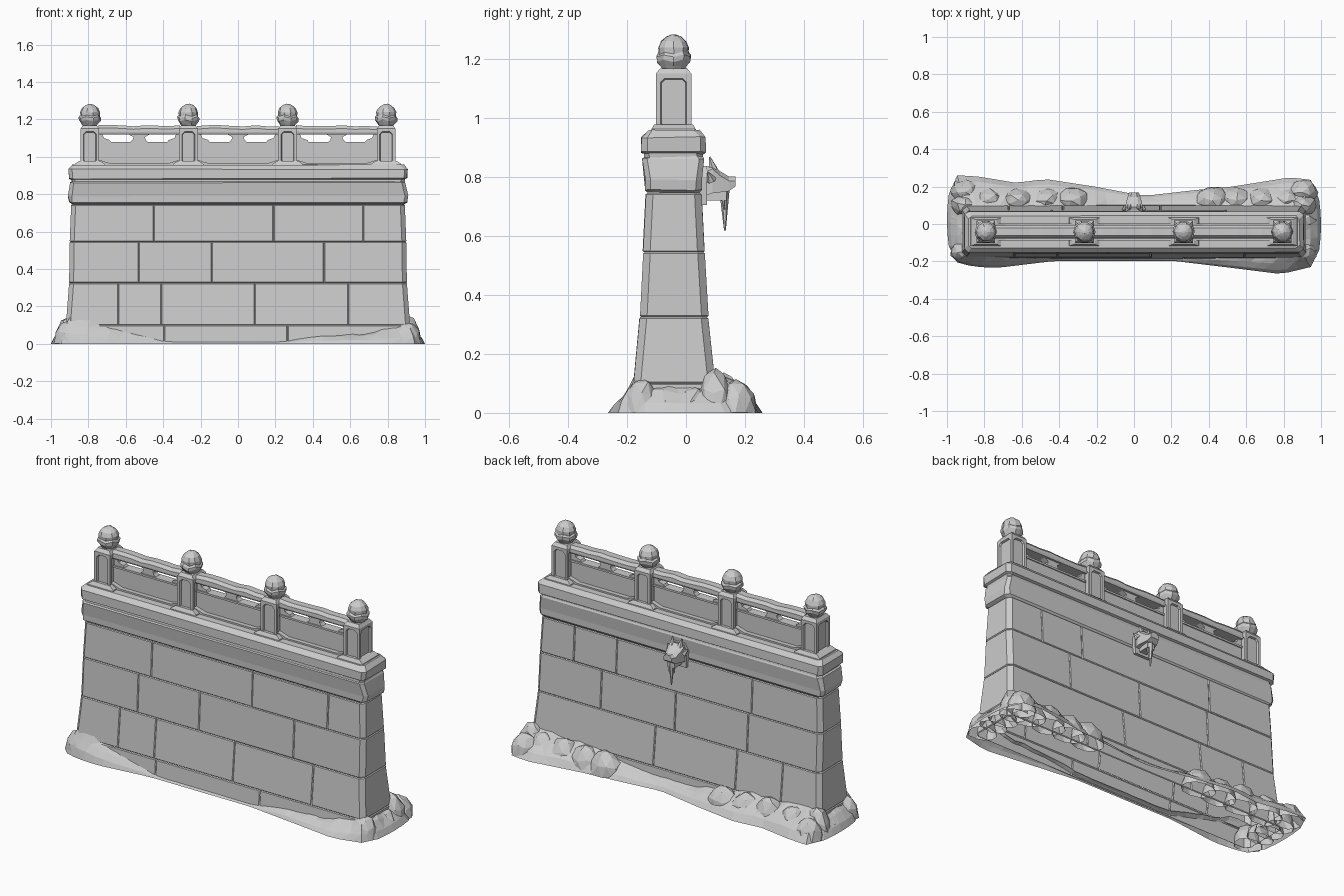
import bpy, bmesh, math, random
from mathutils import Vector, Matrix

random.seed(4)
if "Cube" in bpy.data.objects:
    bpy.data.objects.remove(bpy.data.objects["Cube"])

stone = bpy.data.materials.new("grey_stone")
stone.use_nodes = True
GREY = (0.6, 0.6, 0.6, 1)
stone.diffuse_color = GREY
stone.node_tree.nodes["Principled BSDF"].inputs["Base Color"].default_value = GREY
MID = -0.042  # depth of the wall's centre plane


def finish(bm, name, fix=True):
    if fix:
        bmesh.ops.recalc_face_normals(bm, faces=bm.faces[:])
    mesh = bpy.data.meshes.new(name)
    bm.to_mesh(mesh)
    bm.free()
    mesh.materials.append(stone)
    ob = bpy.data.objects.new(name, mesh)
    bpy.context.collection.objects.link(ob)


def jitter(verts, amount):
    for v in verts:
        v.co += Vector([random.uniform(-amount, amount) for _ in range(3)])


def loft(bm, rings, cap=True):
    rows = [[bm.verts.new(p) for p in ring] for ring in rings]
    n = len(rows[0])
    for a, b in zip(rows, rows[1:]):
        for i in range(n):
            bm.faces.new((a[i], a[(i + 1) % n], b[(i + 1) % n], b[i]))
    if cap:
        bm.faces.new(rows[0][::-1])
        bm.faces.new(rows[-1])
    return [v for r in rows for v in r]


def box(bm, x0, x1, y0, y1, z0, z1):
    loft(bm, [[(x0, y0, z), (x1, y0, z), (x1, y1, z), (x0, y1, z)] for z in (z0, z1)])


def prism(bm, outline, y0, y1):
    """Extrude an x-z outline along y."""
    loft(bm, [[(x, y, z) for x, z in outline] for y in (y0, y1)])


def chamfered(z, hx, y0, y1, c):
    """Rectangle ring with cut corners."""
    return [(-hx + c, y0, z), (hx - c, y0, z), (hx, y0 + c, z), (hx, y1 - c, z),
            (hx - c, y1, z), (-hx + c, y1, z), (-hx, y1 - c, z), (-hx, y0 + c, z)]


def lookup(table, x):
    """Linear interpolation in a sorted list of pairs."""
    for (a, va), (b, vb) in zip(table, table[1:]):
        if x <= b:
            return va + (vb - va) * max(0, (x - a) / (b - a))
    return table[-1][1]


# Block courses: height, half length, front depth, back depth
levels = [(0, .925, -.186, .106), (.1, .92, -.178, .1), (.325, .903, -.157, .076),
          (.545, .9, -.146, .063), (.745, .892, -.136, .053)]
front_joints = [(-.395, .265), (-.64, -.41, .09, .59), (-.53, -.14, .46), (-.45, .19, .67)]
back_joints = [(-.3, .4), (-.67, -.38, .14), (-.44, .02, .49), (-.46, .4, .67)]
outer = lambda v: abs(v.co.y - MID) > .01
ends = lambda v: abs(v.co.x) > .86
upright = lambda e: abs(e.verts[0].co.z - e.verts[1].co.z) > .05


def hidden(f):
    """Faces between blocks, which leave the wall hollow when removed."""
    c, n = f.calc_center_median(), f.normal
    return abs(n.z) > .95 or abs(c.y - MID) < .001 or (abs(n.x) > .95 and abs(c.x) < .86)


for k, (low, high) in enumerate(zip(levels, levels[1:])):
    bm = bmesh.new()
    for side, joints in ((2, front_joints[k]), (3, back_joints[k])):
        cuts = [None, *joints, None]
        for i in range(len(cuts) - 1):
            push = random.uniform(-.0015, .0015)
            rings = []
            for lv in (low, high):
                xa = -lv[1] if i == 0 else cuts[i]
                xb = lv[1] if i == len(cuts) - 2 else cuts[i + 1]
                y = lv[side] + push
                rings.append([(xa, MID, lv[0]), (xb, MID, lv[0]), (xb, y, lv[0]), (xa, y, lv[0])])
            loft(bm, rings)
    bmesh.ops.recalc_face_normals(bm, faces=bm.faces[:])
    # worn outer edges, heavier on the wall's corners
    heavy = [e for e in bm.edges if upright(e) and all(outer(v) and ends(v) for v in e.verts)]
    bmesh.ops.bevel(bm, geom=heavy, offset=.024, segments=1, affect='EDGES')
    bm.normal_update()
    light = [e for e in bm.edges if e.calc_face_angle(0) > .9 and
             (all(outer(v) for v in e.verts) or all(ends(v) for v in e.verts) and not upright(e))]
    bmesh.ops.bevel(bm, geom=light, offset=.0045, segments=1, affect='EDGES')
    bm.normal_update()
    bmesh.ops.delete(bm, geom=[f for f in bm.faces if hidden(f)], context='FACES')
    finish(bm, f"stone_course_{k + 1}", fix=False)

# Cornice and cap along the wall top
bm = bmesh.new()
profile = [(.745, .885, -.13, .046), (.757, .903, -.138, .053), (.79, .908, -.139, .055),
           (.862, .896, -.147, .06), (.868, .888, -.14, .055), (.878, .89, -.142, .056),
           (.884, .904, -.15, .067), (.935, .906, -.151, .068), (.958, .885, -.13, .046)]
jitter(loft(bm, [chamfered(*p, .018) for p in profile]), .003)
finish(bm, "wall_cap")

# Posts with sunken panels and carved finials
posts = [-.792, -.265, .265, .792]
square = ((-1, -1), (1, -1), (1, 1), (-1, 1))
for n, px in enumerate(posts):
    bm = bmesh.new()
    box(bm, px - .05, px + .05, -.102, .018, .95, 1.15)
    bmesh.ops.recalc_face_normals(bm, faces=bm.faces[:])
    sides = [f for f in bm.faces if abs(f.normal.z) < .1]
    bmesh.ops.inset_individual(bm, faces=sides, thickness=.022)
    # clip the panel corners, then sink the panel
    corners = list({v for f in sides for v in f.verts})
    bmesh.ops.bevel(bm, geom=corners, offset=.014, segments=1, affect='VERTICES')
    panels = [f for f in bm.faces if len(f.verts) == 8 and abs(f.normal.z) < .1]
    bm.normal_update()
    bmesh.ops.inset_individual(bm, faces=panels, thickness=.004, depth=-.01)
    # chamfered top and stepped foot
    for steps in (((1.15, .05, .06), (1.168, .038, .046)),
                  ((.945, .085, .08), (.962, .08, .075), (.978, .056, .066))):
        loft(bm, [[(px + sx * rx, MID + sy * ry, z) for sx, sy in square] for z, rx, ry in steps])
    finish(bm, f"post_{n + 1}")

    bm = bmesh.new()
    bulb = [(1.16, .034), (1.175, .045), (1.19, .058), (1.207, .06), (1.216, .052),
            (1.238, .053), (1.26, .043), (1.275, .025), (1.282, .008)]
    jitter(loft(bm, [[(px + r * math.cos(a * math.tau / 10), MID + r * math.sin(a * math.tau / 10),
                       z + (.008 if a % 2 and 1.18 < z < 1.22 else 0)) for a in range(10)]
                     for z, r in bulb]), .002)
    finish(bm, f"finial_{n + 1}")

# Balustrade bays: panel, top rail, sill and small brackets in the opening
for n, (a, b) in enumerate(zip(posts, posts[1:])):
    a, b, c = a + .045, b - .045, (a + b) / 2
    bm = bmesh.new()
    box(bm, a, b, MID - .02, MID + .02, .945, 1.076)
    prism(bm, [(a, .945), (b, .945), (b, .985), (b - .06, .966), (a + .06, .966), (a, .985)],
          MID - .045, MID + .045)
    box(bm, a, b, MID - .026, MID + .026, 1.068, 1.079)
    finish(bm, f"rail_panel_{n + 1}")
    bm = bmesh.new()
    prism(bm, [(c - .06, 1.122), (c - .03, 1.105), (c - .035, 1.09), (c - .05, 1.076),
               (c + .05, 1.076), (c + .035, 1.09), (c + .03, 1.105), (c + .06, 1.122)],
          MID - .018, MID + .018)
    for x, s in ((a, 1), (b, -1)):
        prism(bm, [(x, 1.122), (x + s * .02, 1.122), (x + s * .03, 1.1),
                   (x + s * .06, 1.09), (x + s * .07, 1.076), (x, 1.076)], MID - .018, MID + .018)
    finish(bm, f"rail_brackets_{n + 1}")
    # worn top rail
    bm = bmesh.new()
    steps = 7
    rings = []
    for i in range(steps + 1):
        x, d = a + (b - a) * i / steps, random.uniform(-.005, .004)
        rings.append([(x, MID - .03, 1.12), (x, MID + .03, 1.12), (x, MID + .035, 1.13),
                      (x, MID + .034, 1.15 + d), (x, MID + .02, 1.166 + d),
                      (x, MID - .02, 1.166 + d), (x, MID - .034, 1.15 + d), (x, MID - .035, 1.13)])
    loft(bm, rings)
    finish(bm, f"top_rail_{n + 1}")

# Beast-head water spout on the back
bm = bmesh.new()
prism(bm, [(-.05, .705), (.05, .705), (.056, .8), (.035, .838), (-.035, .838), (-.056, .8)], .045, .072)
neck = [(.06, .044, .735, .83), (.09, .048, .745, .842), (.115, .042, .748, .82),
        (.145, .034, .752, .802), (.168, .026, .768, .802)]
loft(bm, [[(-w, y, z0), (w, y, z0), (w, y, z1 - .015), (w * .5, y, z1), (-w * .5, y, z1), (-w, y, z1 - .015)]
          for y, w, z0, z1 in neck])
box(bm, -.024, .024, .06, .138, .72, .75)
spikes = [((0, .13, .76), (0, .132, .618), .018)]
for s in (-1, 1):
    spikes += [((s * .024, .092, .825), (s * .03, .08, .868), .017),
               ((s * .044, .085, .79), (s * .064, .075, .815), .018),
               ((s * .014, .125, .75), (s * .016, .13, .69), .009)]
for base, tip, r in spikes:
    d = Vector(tip) - Vector(base)
    place = Matrix.Translation(Vector(base) + d / 2) @ d.to_track_quat('Z', 'Y').to_matrix().to_4x4()
    bmesh.ops.create_cone(bm, cap_ends=True, segments=6, radius1=r, radius2=.003, depth=d.length, matrix=place)
finish(bm, "beast_spout")

# Earth skirt around the foot, open underneath
front_edge = [(-.9, -.205), (-.82, -.228), (-.7, -.235), (-.4, -.197), (.2, -.197), (.5, -.235), (.75, -.268), (.9, -.23)]
back_edge = [(-.9, .26), (-.8, .255), (-.6, .22), (-.45, .24), (-.2, .2), (.05, .15), (.3, .18), (.5, .2), (.8, .25), (.9, .235)]
front_rise = [(-.9, .14), (-.8, .14), (-.7, .1), (-.5, .055), (-.35, .02), (.25, .02), (.4, .05), (.7, .06), (.9, .12)]
back_rise = [(-.9, .13), (-.5, .12), (-.1, .06), (.2, .06), (.5, .11), (.9, .13)]
path = []
N, M = 32, 5
spans = [-.9 + 1.8 * i / (N - 1) for i in range(N)]
turns = [(i + 1) / (M + 1) for i in range(M)]
bulge = lambda t: .965 + .035 * math.sin(math.pi * t) ** .5
for x in spans:
    path.append(((x, -.165), (x * 1.05, lookup(front_edge, x)), lookup(front_rise, x)))
for t in turns:
    path.append(((.9, -.165 + .25 * t), (bulge(t), -.21 + .41 * t), .1))
for x in reversed(spans):
    path.append(((x, .09), (x * 1.05, lookup(back_edge, x)), lookup(back_rise, x)))
for t in turns:
    path.append(((-.9, .09 - .25 * t), (-bulge(t), .23 - .42 * t), .1))
bm = bmesh.new()
rings = []
for f, g in ((0, 0), (.18, .35), (.55, .72), (1, 1)):
    ring = []
    for p, q, h in path:
        k = random.uniform(.9, 1.08) if 0 < f else 0
        ring.append((q[0] + (p[0] - q[0]) * f, q[1] + (p[1] - q[1]) * f, h * g * k))
    rings.append(ring)
loft(bm, rings, cap=False)
bmesh.ops.triangulate(bm, faces=[f for f in bm.faces if random.random() < .5])
finish(bm, "earth_skirt", fix=False)

# Broad rocks heaped on the back and the ends: place, radius along x and y, height
rocks = [(x, .125, .1, .075, .13) for x in (-.78, -.62, -.47, -.33, .42, .55, .68, .82)]
for s in (-1, 1):
    rocks += [(s * .9, y, .085, r, h) for y, r, h in
              ((-.15, .065, .125), (-.06, .05, .08), (.02, .06, .09), (.1, .065, .145), (.17, .07, .12))]
bm = bmesh.new()
for x, y, rx, ry, h in rocks:
    k = random.uniform(.9, 1.08)
    place = Matrix.Translation((x, y, 0)) @ Matrix.Diagonal((rx, ry, h * k, 1))
    turned = place @ Matrix.Rotation(random.uniform(0, math.tau), 4, 'Z')
    rock = bmesh.ops.create_icosphere(bm, subdivisions=2, radius=1, matrix=turned)
    jitter(rock["verts"], .005)
bmesh.ops.bisect_plane(bm, geom=bm.verts[:] + bm.edges[:] + bm.faces[:],
                       plane_co=(0, 0, .002), plane_no=(0, 0, 1), clear_inner=True)
finish(bm, "loose_rocks")
